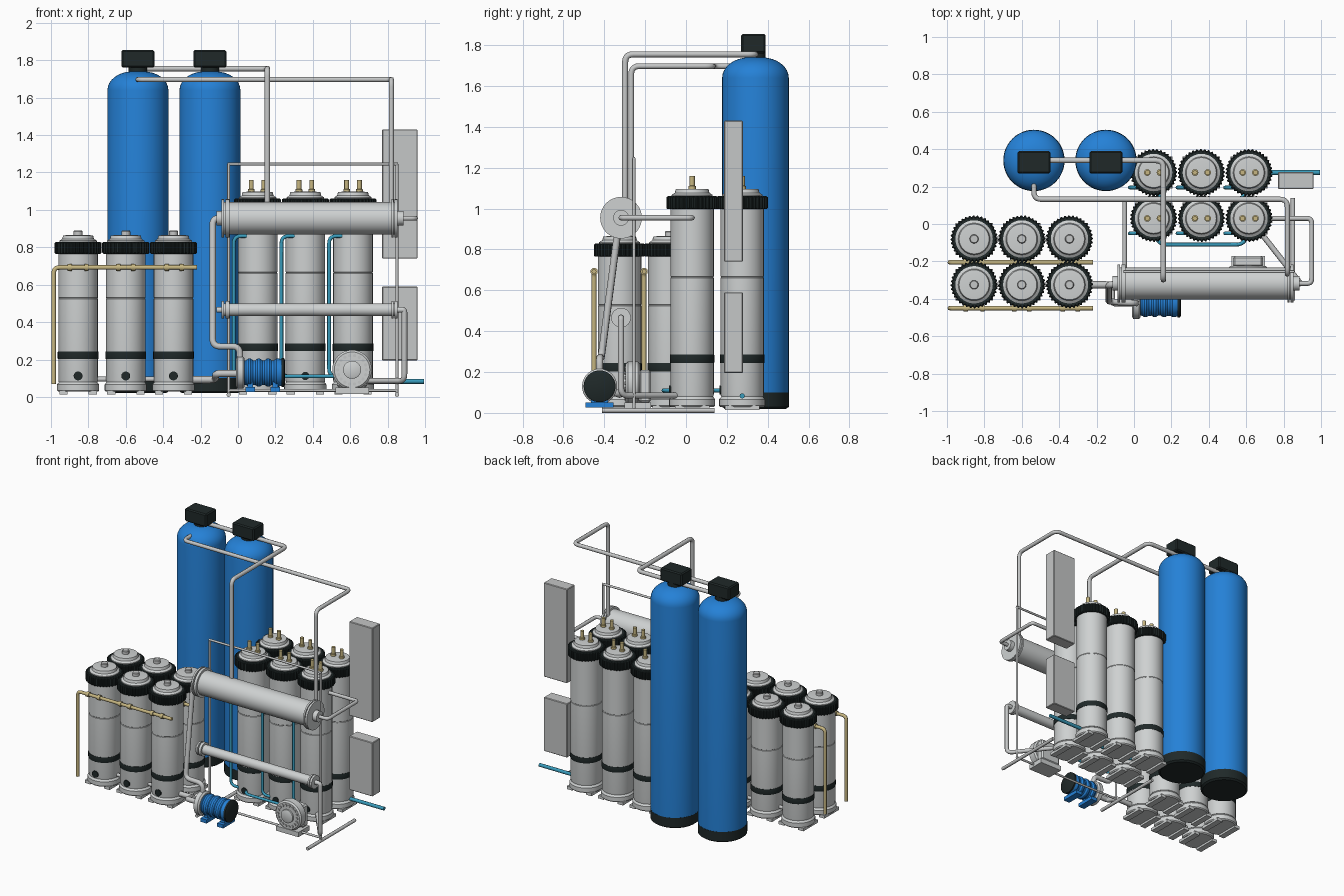
import bpy, bmesh, math
from mathutils import Vector, Matrix

if "Cube" in bpy.data.objects:
    bpy.data.objects.remove(bpy.data.objects["Cube"])


def material(name, rgb):
    m = bpy.data.materials.new(name)
    m.diffuse_color = (*rgb, 1)
    m.use_nodes = True
    m.node_tree.nodes["Principled BSDF"].inputs["Base Color"].default_value = m.diffuse_color
    return m


BLUE = material("tank blue", (0.018, 0.22, 0.68))
GREY = material("light grey", (0.62, 0.64, 0.64))
STEEL = material("steel grey", (0.56, 0.57, 0.57))
DARK = material("dark rubber", (0.014, 0.022, 0.022))
BRASS = material("brass", (0.57, 0.47, 0.22))
TEAL = material("teal hose", (0.04, 0.33, 0.5))
Z = Vector((0, 0, 1))


def finish(name, bm, mats, smooth=True):
    bmesh.ops.recalc_face_normals(bm, faces=bm.faces)
    me = bpy.data.meshes.new(name)
    bm.to_mesh(me)
    bm.free()
    ob = bpy.data.objects.new(name, me)
    bpy.context.collection.objects.link(ob)
    for m in mats:
        me.materials.append(m)
    if smooth:
        bpy.ops.object.select_all(action='DESELECT')
        ob.select_set(True)
        bpy.context.view_layer.objects.active = ob
        bpy.ops.object.shade_smooth_by_angle(angle=math.radians(35))
    return ob


def lathe(name, loc, profile, mat, axis=(0, 0, 1), seg=32, teeth=0.0):
    """Closed turned part from (radius, height) pairs; teeth notches every second step."""
    bm = bmesh.new()
    turn = Matrix.Translation(loc) @ Z.rotation_difference(Vector(axis)).to_matrix().to_4x4()
    rings = []
    for r, h in profile:
        ring = []
        for i in range(seg):
            a = 2 * math.pi * i / seg
            rr = r - (teeth if i // 2 % 2 else 0)
            ring.append(bm.verts.new(turn @ Vector((rr * math.cos(a), rr * math.sin(a), h))))
        rings.append(ring)
    for lo, hi in zip(rings, rings[1:]):
        for i in range(seg):
            j = (i + 1) % seg
            bm.faces.new((lo[i], lo[j], hi[j], hi[i]))
    bm.faces.new(rings[0])
    bm.faces.new(rings[-1])
    return finish(name, bm, [mat])


def box(name, lo, hi, mat, bevel=0.0):
    bm = bmesh.new()
    lo, hi = Vector(lo), Vector(hi)
    bmesh.ops.create_cube(bm, size=1, matrix=Matrix.Translation((lo + hi) / 2) @ Matrix.Diagonal((*(hi - lo), 1)))
    if bevel:
        bmesh.ops.bevel(bm, geom=bm.edges[:], offset=bevel, segments=1, affect='EDGES')
    return finish(name, bm, [mat], False)


def pipe(name, pts, r, mat, bend=0.04):
    """Round pipe along a path with rounded bends."""
    pts = [Vector(p) for p in pts]
    path = [pts[0]]
    for a, b, c in zip(pts, pts[1:], pts[2:]):
        d = min(bend, (a - b).length * 0.45, (c - b).length * 0.45)
        p, q = b + (a - b).normalized() * d, b + (c - b).normalized() * d
        for k in range(6):
            t = k / 5
            path.append(p * (1 - t) ** 2 + b * 2 * t * (1 - t) + q * t * t)
    path.append(pts[-1])
    cu = bpy.data.curves.new(name, 'CURVE')
    cu.dimensions = '3D'
    cu.bevel_depth, cu.bevel_resolution, cu.use_fill_caps = r, 2, True
    sp = cu.splines.new('POLY')
    sp.points.add(len(path) - 1)
    for s, p in zip(sp.points, path):
        s.co = (*p, 1)
    cu.materials.append(mat)
    ob = bpy.data.objects.new(name, cu)
    bpy.context.collection.objects.link(ob)
    bpy.ops.object.select_all(action='DESELECT')
    ob.select_set(True)
    bpy.context.view_layer.objects.active = ob
    bpy.ops.object.convert(target='MESH')
    bpy.ops.object.shade_smooth_by_angle(angle=math.radians(50))


def canister(kind, x, y, cap, band):
    """Filter housing: feet, base, body, rubber band, ribbed collar and lid."""
    at = (x, y, 0)
    for s in (-1, 1):
        box(kind + "_foot", (x + s * 0.078 - 0.022, y - 0.085, 0.013), (x + s * 0.078 + 0.022, y + 0.085, 0.035), GREY)
    lathe(kind + "_base", at, [(0.106, 0.028), (0.113, 0.035), (0.113, 0.066), (0.1, 0.082)], GREY)
    seam = (band + cap) / 2 + 0.04
    lathe(kind + "_body", at, [(0.104, 0.08), (0.106, 0.09), (0.106, seam), (0.104, seam + 0.002),
                               (0.104, seam + 0.005), (0.106, seam + 0.007), (0.106, cap)], GREY)
    lathe(kind + "_band", at, [(0.108, band), (0.109, band + 0.003), (0.109, band + 0.037), (0.108, band + 0.04)], DARK)
    lathe(kind + "_collar", at, [(0.12, cap), (0.126, cap + 0.006), (0.126, cap + 0.058), (0.118, cap + 0.064)],
          DARK, seg=144, teeth=0.007)
    lathe(kind + "_lid", at, [(0.1, cap + 0.06), (0.1, cap + 0.07), (0.085, cap + 0.08), (0.08, cap + 0.098),
                              (0.06, cap + 0.1)], GREY)


# Tall blue pressure tanks with control heads
for x in (-0.535, -0.15):
    at = (x, 0.34, 0)
    dome = [(0.03 + 0.133 * math.cos(a), 1.64 + 0.1 * math.sin(a)) for a in (math.pi / 16 * i for i in range(9))]
    lathe("tank_body", at, [(0.163, 0.1)] + dome, BLUE, seg=48)
    lathe("tank_foot", at, [(0.15, 0.02), (0.164, 0.03), (0.164, 0.1)], DARK, seg=48)
    lathe("tank_neck", at, [(0.05, 1.73), (0.05, 1.77)], DARK)
    box("control_head", (x - 0.088, 0.27, 1.76), (x + 0.088, 0.39, 1.855), DARK, 0.008)

# Short canisters, two rows of three
for y in (-0.08, -0.325):
    for x in (-0.855, -0.6, -0.345):
        canister("short_canister", x, y, 0.765, 0.203)
        lathe("lid_knob", (x, y, 0), [(0.024, 0.86), (0.024, 0.885), (0.02, 0.89)], STEEL, seg=16)
        lathe("drain_plug", (x, y - 0.1, 0.112), [(0.024, 0), (0.024, 0.012)], DARK, (0, -1, 0), 16)
    # Brass manifold with clamps
    py = y - 0.125
    pipe("brass_manifold", [(-0.985, py, 0.07), (-0.985, py, 0.692), (-0.22, py, 0.692)], 0.012, BRASS, 0.03)
    for x in (-0.9, -0.81, -0.64, -0.56, -0.38, -0.3):
        lathe("brass_fitting", (x - 0.012, py, 0.692), [(0.018, 0), (0.018, 0.024)], BRASS, (1, 0, 0), 12)
    pipe("drain_header", [(-0.855, y, 0.095), (-0.24, y, 0.095)], 0.013, STEEL)

# Tall canisters, two rows of three, each with brass pins and a teal hose
for y in (0.03, 0.275):
    for x in (0.105, 0.36, 0.615):
        canister("tall_canister", x, y, 0.997, 0.245)
        lathe("drain_plug", (x, y - 0.1, 0.112), [(0.022, 0), (0.022, 0.012)], DARK, (0, -1, 0), 16)
        for s in (-1, 1):
            lathe("brass_pin", (x + s * 0.034, y, 0), [(0.018, 1.09), (0.018, 1.11), (0.013, 1.112), (0.013, 1.16)],
                  BRASS, seg=12)
        hx, hy = x - 0.128, y - 0.08
        pipe("teal_hose", [(x, hy, 0.86), (hx, hy, 0.86), (hx, hy, 0.11), (x, hy, 0.11)], 0.01, TEAL)
    pipe("teal_header", [(0.105, y - 0.08, 0.11), (0.14, y - 0.14, 0.11), (0.58, y - 0.14, 0.11),
                         (0.615, y - 0.08, 0.11)], 0.01, TEAL)
pipe("teal_outlet", [(0.7, 0.275, 0.083), (0.995, 0.275, 0.083)], 0.013, TEAL)

# Control cabinets
for z0, z1 in ((0.74, 1.43), (0.195, 0.59)):
    box("cabinet", (0.77, 0.187, z0), (0.96, 0.278, z1), STEEL, 0.004)

# Horizontal membrane vessels with end flanges
for z, r, fr in ((0.955, 0.086, 0.102), (0.466, 0.034, 0.048)):
    lathe("vessel_body", (0, -0.318, z), [(r, -0.075), (r, 0.845)], GREY, (1, 0, 0), 40)
    for x, w in ((-0.088, 0.012), (-0.066, 0.02), (0.82, 0.012), (0.838, 0.014)):
        lathe("vessel_flange", (x, -0.318, z), [(fr, 0), (fr, w)], GREY, (1, 0, 0), 40)
    for x in (-0.115, 0.85):
        lathe("vessel_port", (x, -0.318, z), [(r * 0.45, 0), (r * 0.45, 0.035)], GREY, (1, 0, 0), 20)

# Process pipes
pipe("upper_tank_pipe", [(-0.535, 0.34, 1.755), (0.157, 0.34, 1.755), (0.157, -0.298, 1.755), (0.157, -0.298, 1.03)],
     0.015, STEEL)
pipe("lower_tank_pipe", [(-0.535, 0.24, 1.697), (-0.535, 0.132, 1.697), (0.82, 0.132, 1.697),
                         (0.82, -0.268, 1.697), (0.82, -0.268, 1.0)], 0.014, STEEL)
pipe("vessel_outlet_pipe", [(0.86, -0.318, 0.955), (0.95, -0.318, 0.955), (0.95, 0.03, 0.955), (0.7, 0.03, 0.955)],
     0.013, STEEL, 0.025)
pipe("lower_vessel_pipe", [(0.86, -0.318, 0.466), (0.89, -0.318, 0.466), (0.89, -0.318, 0.085), (0.68, -0.05, 0.085)],
     0.015, STEEL)
pipe("pump_riser", [(-0.06, -0.318, 0.955), (-0.135, -0.325, 0.955), (-0.135, -0.415, 0.27), (0.01, -0.423, 0.27),
                    (0.01, -0.423, 0.18)], 0.018, STEEL)
pipe("pump_suction", [(-0.25, -0.325, 0.092), (-0.12, -0.325, 0.092), (-0.12, -0.423, 0.125), (0, -0.423, 0.125)],
     0.019, STEEL, 0.03)

# Blue pump motor with fins, volute and feet
pump = (0, -0.423, 0.13)
lathe("pump_volute", pump, [(0.07, -0.012), (0.086, -0.004), (0.086, 0.026), (0.075, 0.036)], GREY, (1, 0, 0))
fins = [(0.03 + 0.0125 * i, 0.075 if i // 2 % 2 else 0.066) for i in range(16)]
lathe("pump_motor", pump, [(r, x) for x, r in fins] + [(0.07, 0.235)], BLUE, (1, 0, 0))
lathe("motor_cap", pump, [(0.078, 0.232), (0.078, 0.245), (0.07, 0.25)], DARK, (1, 0, 0))
for x in (0.04, 0.175):
    box("motor_foot", (x, -0.493, 0.026), (x + 0.05, -0.355, 0.052), BLUE)
    box("motor_leg", (x + 0.01, -0.465, 0.05), (x + 0.04, -0.381, 0.09), BLUE)

# Round-faced booster pump
face = (0.61, -0.225, 0.145)
lathe("booster_housing", face, [(0.095, 0), (0.106, 0.01), (0.106, 0.06), (0.095, 0.07)], GREY, (0, -1, 0), 40)
lathe("booster_hub", face, [(0.048, 0.07), (0.048, 0.082), (0.04, 0.086)], GREY, (0, -1, 0), 24)
for i in range(18):
    a = 2 * math.pi * i / 18
    lathe("booster_bolt", (0.61 + 0.077 * math.cos(a), -0.294, 0.145 + 0.077 * math.sin(a)),
          [(0.009, 0), (0.009, 0.008)], STEEL, (0, -1, 0), 8)
box("booster_block", (0.53, -0.23, 0.05), (0.69, -0.172, 0.21), GREY, 0.01)
box("booster_base", (0.52, -0.3, 0.015), (0.7, -0.172, 0.05), GREY)

# Thin support frame with long feet
for x in (-0.05, 0.85):
    pipe("frame_post", [(x, -0.255, 0.01), (x, -0.255, 1.245)], 0.008, STEEL)
    pipe("frame_foot", [(x, -0.41, 0.012), (x, 0.14, 0.012)], 0.012, STEEL)
for z in (1.245, 0.035):
    pipe("frame_rail", [(-0.055, -0.255, z), (0.855, -0.255, z)], 0.008, STEEL)
